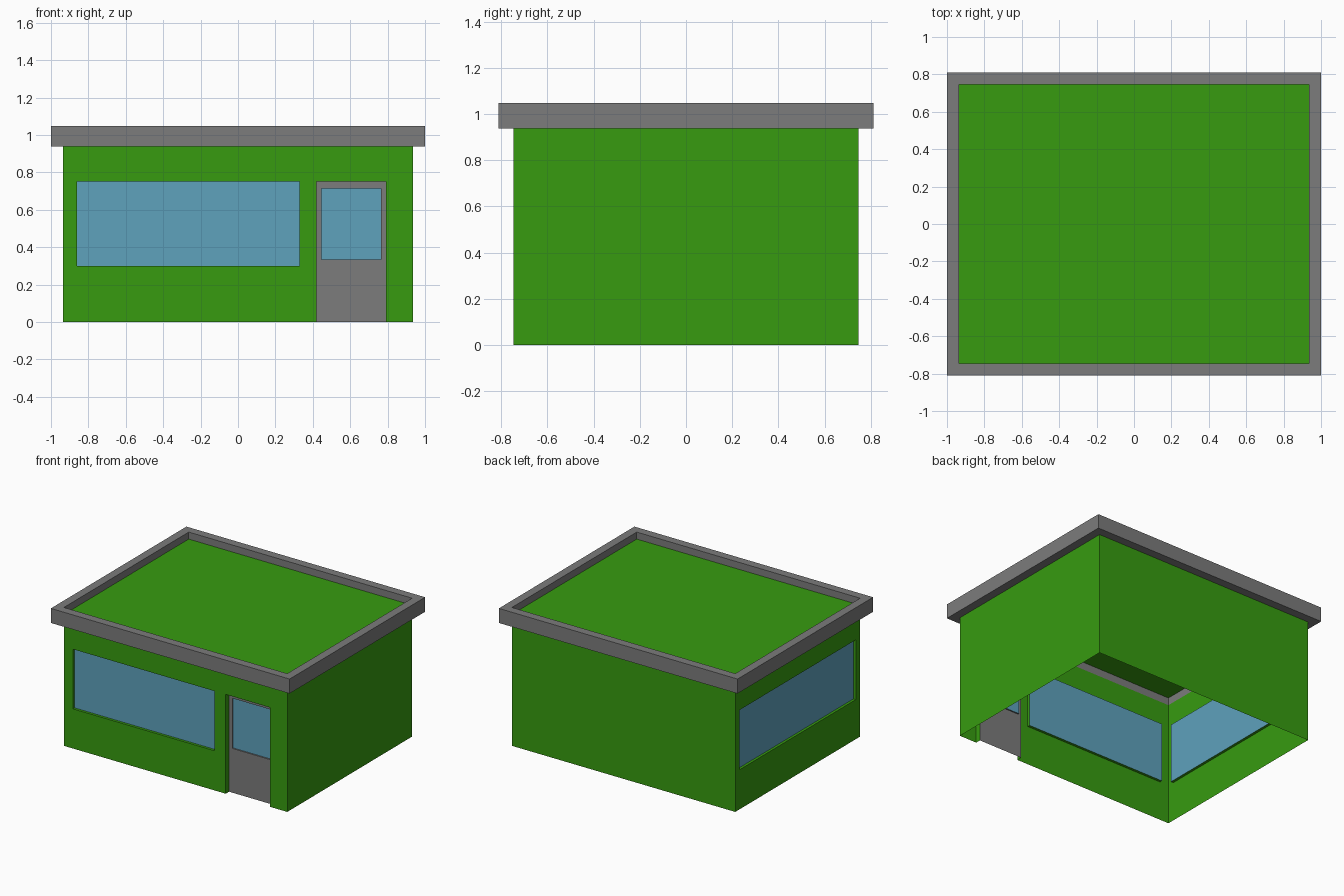
import bpy
import bmesh
from math import radians
from mathutils import Matrix, Vector

if "Cube" in bpy.data.objects:
    bpy.data.objects.remove(bpy.data.objects["Cube"], do_unlink=True)

HALF_X, HALF_Y = 0.936, 0.747      # wall planes
EAVE, RIM_TOP, ROOF_Z = 0.938, 1.048, 0.995
OVERHANG = 0.064


def material(name, rgb):
    mat = bpy.data.materials.new(name)
    mat.use_nodes = True
    mat.diffuse_color = (*rgb, 1)
    mat.node_tree.nodes["Principled BSDF"].inputs["Base Color"].default_value = (*rgb, 1)
    return mat


GREEN = material("leaf green", (0.038, 0.33, 0.005))
GREY = material("mid grey", (0.2, 0.2, 0.2))
BLUE = material("glass blue", (0.112, 0.36, 0.507))


def build(name, quads, mat):
    bm = bmesh.new()
    for quad in quads:
        bm.faces.new([bm.verts.new(p) for p in quad])
    bmesh.ops.remove_doubles(bm, verts=bm.verts, dist=0.0001)
    mesh = bpy.data.meshes.new(name)
    bm.to_mesh(mesh)
    bm.free()
    mesh.materials.append(mat)
    obj = bpy.data.objects.new(name, mesh)
    bpy.context.collection.objects.link(obj)


def corners(u0, u1, z0, z1):
    return [(u0, z0), (u1, z0), (u1, z1), (u0, z1)]


def panel(name, place, rect, depth, mat, openings=()):
    """Sheet with recessed openings; each opening holds a deeper panel."""
    u0, u1, z0, z1 = rect
    us, zs = {u0, u1}, {z0, z1}
    for o in openings:
        us.update(o["rect"][:2])
        zs.update(o["rect"][2:])
    us, zs = sorted(us), sorted(zs)
    quads = []
    # Solid cells around the openings
    for a, b in zip(us, us[1:]):
        for c, d in zip(zs, zs[1:]):
            u, z = (a + b) / 2, (c + d) / 2
            if any(o["rect"][0] < u < o["rect"][1] and o["rect"][2] < z < o["rect"][3]
                   for o in openings):
                continue
            quads.append([place(p, depth) for p in corners(a, b, c, d)])
    # Reveals, then the recessed panel itself
    for o in openings:
        inner = depth + o["recess"]
        ring = corners(*o["rect"])
        for p, q in zip(ring, ring[1:] + ring[:1]):
            if p[1] == 0 and q[1] == 0:
                continue        # no threshold under a door
            quads.append([place(p, depth), place(q, depth), place(q, inner), place(p, inner)])
        panel(o["name"], place, o["rect"], inner, o["mat"], o.get("openings", ()))
    build(name, quads, mat)


def wall(name, angle, half_width, distance, openings=()):
    turn = Matrix.Rotation(radians(angle), 3, 'Z')

    def place(p, depth):
        return turn @ Vector((p[0], depth - distance, p[1]))

    panel(name, place, (-half_width, half_width, 0, EAVE), 0, GREEN, openings)


# Openings
door_glass = dict(name="door_glass", rect=(0.447, 0.765, 0.335, 0.715), recess=0.01, mat=BLUE)
door = dict(name="door", rect=(0.42, 0.79, 0, 0.752), recess=0.04, mat=GREY,
            openings=[door_glass])
front_window = dict(name="front_window", rect=(-0.86, 0.328, 0.3, 0.752), recess=0.02, mat=BLUE)
side_window = dict(name="side_window", rect=(-0.695, 0.695, 0.3, 0.752), recess=0.02, mat=BLUE)

# Walls
wall("front_wall", 0, HALF_X, HALF_Y, [front_window, door])
wall("left_wall", 90, HALF_Y, HALF_X)
wall("back_wall", 180, HALF_X, HALF_Y)
wall("right_wall", -90, HALF_Y, HALF_X, [side_window])

# Flat roof, sunk inside the rim
build("roof", [[(x, y, ROOF_Z) for x, y in corners(-HALF_X, HALF_X, -HALF_Y, HALF_Y)]], GREEN)

# Rim: a rectangular section swept round the four corners
section = corners(0, OVERHANG, EAVE, RIM_TOP)
signs = corners(-1, 1, -1, 1)


def rim_point(sign, point):
    return (sign[0] * (HALF_X + point[0]), sign[1] * (HALF_Y + point[0]), point[1])


rim = []
for s, t in zip(signs, signs[1:] + signs[:1]):
    for p, q in zip(section, section[1:] + section[:1]):
        rim.append([rim_point(s, p), rim_point(t, p), rim_point(t, q), rim_point(s, q)])
build("roof_rim", rim, GREY)
